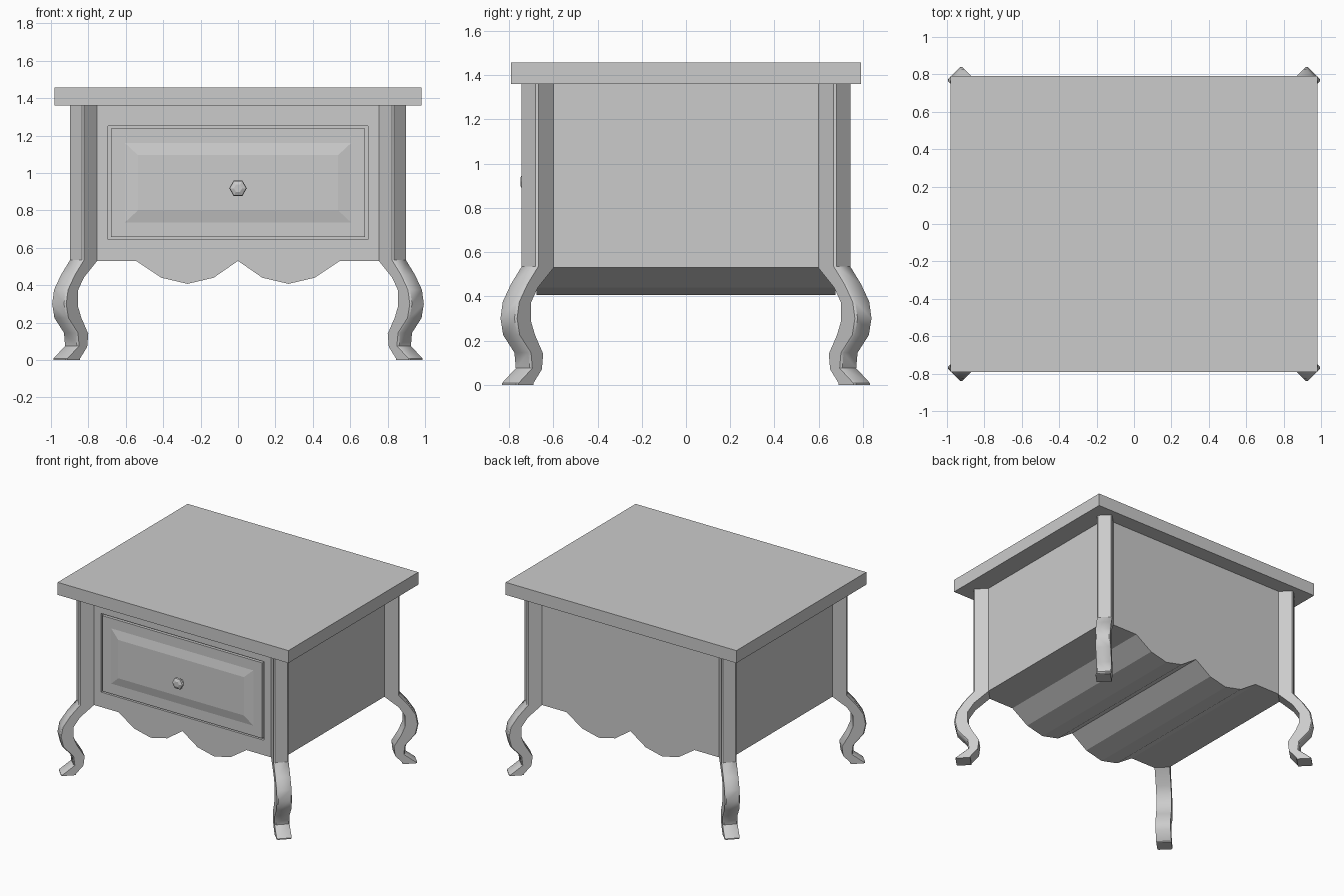
import bpy, bmesh, math

if "Cube" in bpy.data.objects:
    bpy.data.objects.remove(bpy.data.objects["Cube"])


def finish(name, bm):
    bmesh.ops.recalc_face_normals(bm, faces=bm.faces[:])
    me = bpy.data.meshes.new(name)
    bm.to_mesh(me)
    bm.free()
    ob = bpy.data.objects.new(name, me)
    bpy.context.collection.objects.link(ob)
    return ob


def loft(name, rings):
    """Skin a list of equal-length closed rings and cap both ends."""
    bm = bmesh.new()
    loops = [[bm.verts.new(p) for p in r] for r in rings]
    n = len(rings[0])
    for a, b in zip(loops, loops[1:]):
        for i in range(n):
            j = (i + 1) % n
            bm.faces.new((a[i], a[j], b[j], b[i]))
    bm.faces.new(loops[0])
    bm.faces.new(loops[-1])
    return finish(name, bm)


def rect_xy(hx, hy, z):
    return [(-hx, -hy, z), (hx, -hy, z), (hx, hy, z), (-hx, hy, z)]


def rect_xz(hx, z0, z1, y):
    return [(-hx, y, z0), (hx, y, z0), (hx, y, z1), (-hx, y, z1)]


# Table top
loft("table_top", [rect_xy(0.982, 0.79, 1.36), rect_xy(0.982, 0.79, 1.456)])

# Cabinet body with scalloped underside running front to back
BX, BY = 0.828, 0.675
half = [(0.13, 0.44), (0.27, 0.407), (0.41, 0.44), (0.545, 0.53), (BX, 0.53), (BX, 1.36)]
outline = [(0, 0.53)] + half + [(-x, z) for x, z in reversed(half)]
body = loft("cabinet_body", [[(x, y, z) for x, z in outline] for y in (-BY, BY)])

# Shallow recess that leaves a shadow gap around the drawer
cutter = loft("recess_cutter", [rect_xz(0.694, 0.645, 1.25, -BY - 0.1),
                                rect_xz(0.694, 0.645, 1.25, -BY + 0.02)])
cutter.hide_render = True
mod = body.modifiers.new("recess", 'BOOLEAN')
mod.operation = 'DIFFERENCE'
mod.object = cutter
mod.solver = 'EXACT'
bpy.context.view_layer.objects.active = body
bpy.ops.object.modifier_apply(modifier=mod.name)
bpy.data.objects.remove(cutter)

# Drawer front with raised, bevelled centre panel
loft("drawer_front", [rect_xz(0.68, 0.657, 1.238, -BY + 0.03),
                      rect_xz(0.68, 0.657, 1.238, -BY - 0.003),
                      rect_xz(0.605, 0.735, 1.16, -BY - 0.003),
                      rect_xz(0.535, 0.80, 1.095, -BY - 0.017)])

# Hexagonal drawer knob
knob = [(0.026, 0.0), (0.018, 0.022), (0.022, 0.034), (0.047, 0.044),
        (0.044, 0.058), (0.022, 0.068)]
loft("drawer_knob", [[(r * math.cos(i * math.pi / 3), -BY - 0.005 - d,
                       0.918 + r * math.sin(i * math.pi / 3)) for i in range(6)]
                     for r, d in knob])

# Cabriole legs set on the diagonal: (outer x, z, inner x, z) of the centre line
W, C, OFF = 0.0375, 0.006, 0.155
path = [(0.866, 1.36, 0.79, 1.36), (0.866, 0.535, 0.79, 0.53),
        (0.915, 0.455, 0.862, 0.44), (0.952, 0.375, 0.894, 0.37),
        (0.962, 0.30, 0.894, 0.29), (0.950, 0.225, 0.875, 0.225),
        (0.899, 0.145, 0.838, 0.14), (0.893, 0.075, 0.844, 0.07),
        (0.955, 0.008, 0.882, 0.008), (0.955, 0.0, 0.882, 0.0)]


def leg_ring(xo, zo, xi, zi):
    def p(x, z, side):
        return (x + side, x - OFF - side, z)
    return [p(xo - C, zo, W), p(xo, zo, W - C), p(xo, zo, C - W), p(xo - C, zo, -W),
            p(xi, zi, -W), p(xi, zi, W)]


legs = loft("cabriole_legs", [leg_ring(*s) for s in path])
mirror = legs.modifiers.new("four_corners", 'MIRROR')
mirror.use_axis = (True, True, False)
bpy.ops.object.select_all(action='DESELECT')
legs.select_set(True)
bpy.context.view_layer.objects.active = legs
bpy.ops.object.modifier_apply(modifier=mirror.name)
bpy.ops.object.shade_smooth_by_angle(angle=math.radians(40))
